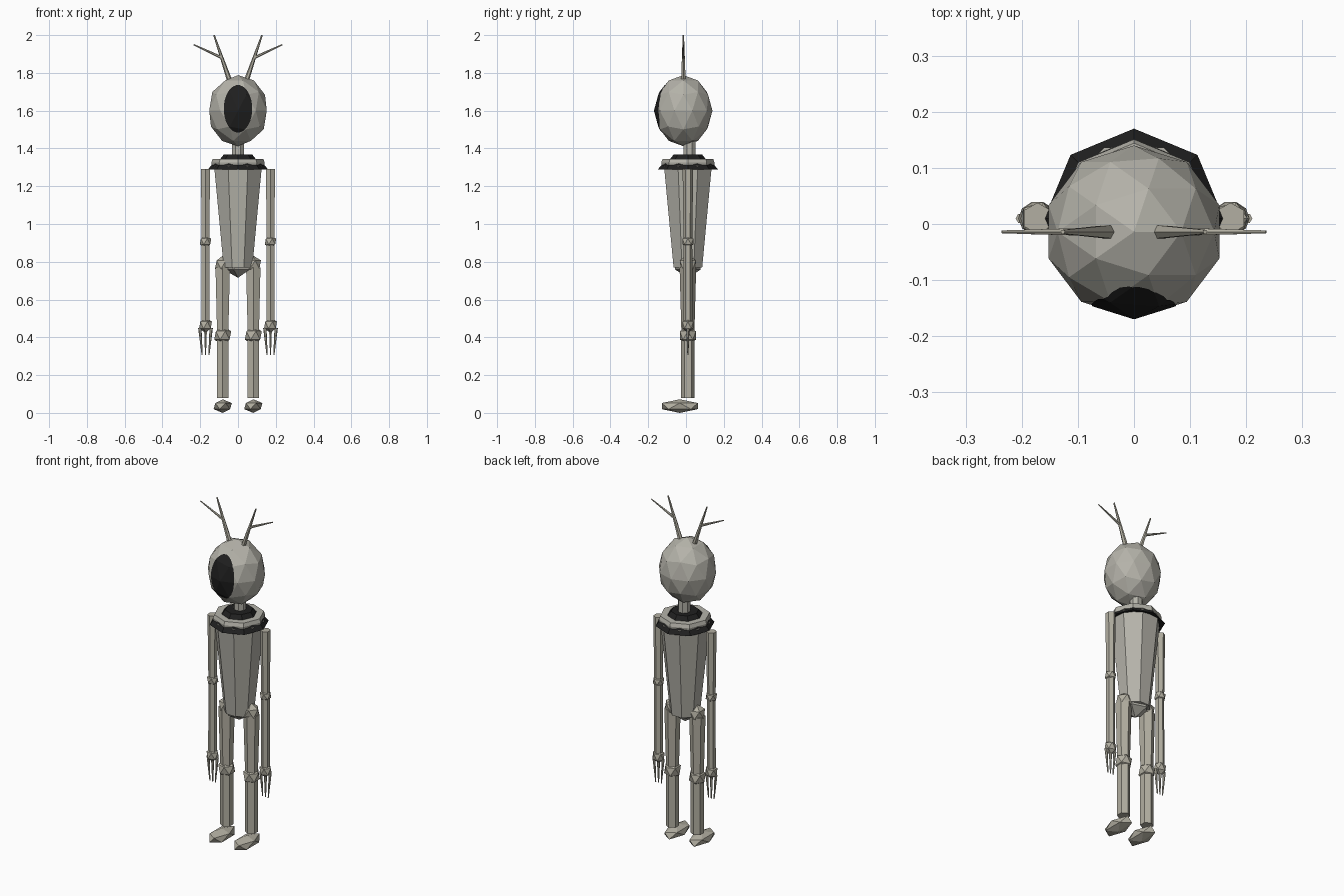
import bpy, bmesh, math
from mathutils import Vector, Matrix

if "Cube" in bpy.data.objects:
    bpy.data.objects.remove(bpy.data.objects["Cube"])


def material(name, rgb):
    m = bpy.data.materials.new(name)
    m.diffuse_color = (*rgb, 1)
    m.use_nodes = True
    m.node_tree.nodes["Principled BSDF"].inputs["Base Color"].default_value = m.diffuse_color
    return m


BONE = material("pale grey", (0.46, 0.45, 0.40))
LIMB = material("warm grey", (0.45, 0.43, 0.36))
DARK = material("near black", (0.014, 0.014, 0.014))
CY = 0.01  # depth of the body axis


def finish(name, bm, mat):
    bmesh.ops.recalc_face_normals(bm, faces=bm.faces)
    mesh = bpy.data.meshes.new(name)
    bm.to_mesh(mesh)
    bm.free()
    mesh.materials.append(mat)
    ob = bpy.data.objects.new(name, mesh)
    bpy.context.collection.objects.link(ob)
    return ob


def ico_bm(loc, size, sub=1):
    bm = bmesh.new()
    bmesh.ops.create_icosphere(bm, subdivisions=sub, radius=1,
                               matrix=Matrix.Translation(loc) @ Matrix.Diagonal((*size, 1)))
    return bm


def ball(name, loc, size, mat, sub=1):
    return finish(name, ico_bm(loc, size, sub), mat)


def rod(name, a, b, r1, r2, mat, sides=6, turn=0):
    """Tapered prism from point a to point b."""
    a, b = Vector(a), Vector(b)
    d = b - a
    rot = d.to_track_quat('Z', 'Y').to_matrix().to_4x4()
    bm = bmesh.new()
    bmesh.ops.create_cone(bm, cap_ends=True, segments=sides, radius1=r1, radius2=r2, depth=d.length,
                          matrix=Matrix.Translation((a + b) / 2) @ rot @ Matrix.Rotation(turn, 4, 'Z'))
    return finish(name, bm, mat)


def lathe(name, profile, mat, sides=8, wave=None):
    """Closed ring of (radius, z) points; wave = (point index, height) makes a scalloped edge."""
    bm = bmesh.new()
    rings = []
    for i in range(sides):
        ang = 2 * math.pi * i / sides
        # 16-sided rings follow the flat sides of an octagon
        k = math.cos(math.pi / 8) if sides == 16 and i % 2 else 1
        ring = []
        for j, (r, z) in enumerate(profile):
            if wave and j == wave[0] and i % 2:
                z += wave[1]
            ring.append(bm.verts.new((r * k * math.cos(ang), CY + r * k * math.sin(ang), z)))
        rings.append(ring)
    n = len(profile)
    for i in range(sides):
        p, q = rings[i], rings[(i + 1) % sides]
        for j in range(n):
            bm.faces.new((p[j], q[j], q[(j + 1) % n], p[(j + 1) % n]))
    return finish(name, bm, mat)


# Head
HEAD, HSIZE = Vector((0, -0.014, 1.6)), (0.16, 0.154, 0.188)
ball("head", HEAD, HSIZE, BONE, 2)

# Dark oval face: a thin shell over the head, trimmed to an ellipse
bm = ico_bm(HEAD, [s * 1.012 for s in HSIZE], 2)


def trim(co, no):
    bmesh.ops.bisect_plane(bm, geom=bm.verts[:] + bm.edges[:] + bm.faces[:], plane_co=co,
                           plane_no=no, clear_outer=True)


trim((0, -0.06, 0), (0, 1, 0))
for i in range(28):
    t = 2 * math.pi * i / 28
    trim((0.075 * math.cos(t), 0, 1.61 + 0.125 * math.sin(t)),
         (math.cos(t) / 0.075, 0, math.sin(t) / 0.125))
finish("face_oval", bm, DARK)

# Neck, torso and pelvis
rod("neck", (0, 0.018, 1.30), (0, 0.018, 1.47), 0.034, 0.034, BONE, 8, math.pi / 8)
rod("torso", (0, CY, 0.77), (0, CY, 1.31), 0.082, 0.137, BONE, 8, math.pi / 8)
ball("pelvis", (0, CY, 0.795), (0.085, 0.08, 0.08), BONE)

# Collar: dark skirt, pale scalloped ring, dark top
lathe("collar_skirt", [(0.10, 1.335), (0.125, 1.33), (0.16, 1.288), (0.125, 1.295)], DARK)
lathe("collar_ring", [(0.095, 1.345), (0.134, 1.345), (0.141, 1.325), (0.139, 1.306), (0.10, 1.30)],
      BONE, 16, (3, 0.014))
rod("collar_top", (0, CY, 1.325), (0, CY, 1.368), 0.11, 0.075, DARK, 8)

for s, side in ((-1, "left"), (1, "right")):
    # Antlers
    y = -0.014
    rod(f"{side}_antler", (s * 0.043, y, 1.755), (s * 0.127, y, 2.0), 0.014, 0.004, LIMB)
    rod(f"{side}_antler_branch", (s * 0.085, y, 1.88), (s * 0.235, y, 1.95), 0.008, 0.003, LIMB)

    # Arms
    x = s * 0.172
    rod(f"{side}_upper_arm", (x, CY, 0.905), (x, CY, 1.29), 0.023, 0.028, LIMB)
    ball(f"{side}_elbow", (x, CY, 0.907), (0.034, 0.034, 0.034), LIMB)
    rod(f"{side}_forearm", (x, CY, 0.47), (x, CY, 0.905), 0.024, 0.023, LIMB)
    ball(f"{side}_hand", (x, CY, 0.465), (0.038, 0.034, 0.041), LIMB)
    for i in (-1, 0, 1):
        rod(f"{side}_finger_{i + 2}", (x + i * 0.03, CY, 0.45), (x + i * 0.018, CY, 0.307),
            0.009, 0.003, LIMB)

    # Legs
    x = s * 0.081
    ball(f"{side}_hip", (x * 0.95, CY, 0.785), (0.05, 0.05, 0.05), LIMB)
    rod(f"{side}_thigh", (x, CY, 0.41), (x, CY, 0.77), 0.034, 0.044, LIMB)
    ball(f"{side}_knee", (x, CY, 0.41), (0.05, 0.05, 0.05), LIMB)
    rod(f"{side}_shin", (x, CY, 0.08), (x, CY, 0.41), 0.036, 0.036, LIMB)
    ball(f"{side}_foot", (x, -0.033, 0.036), (0.054, 0.112, 0.036), LIMB)
